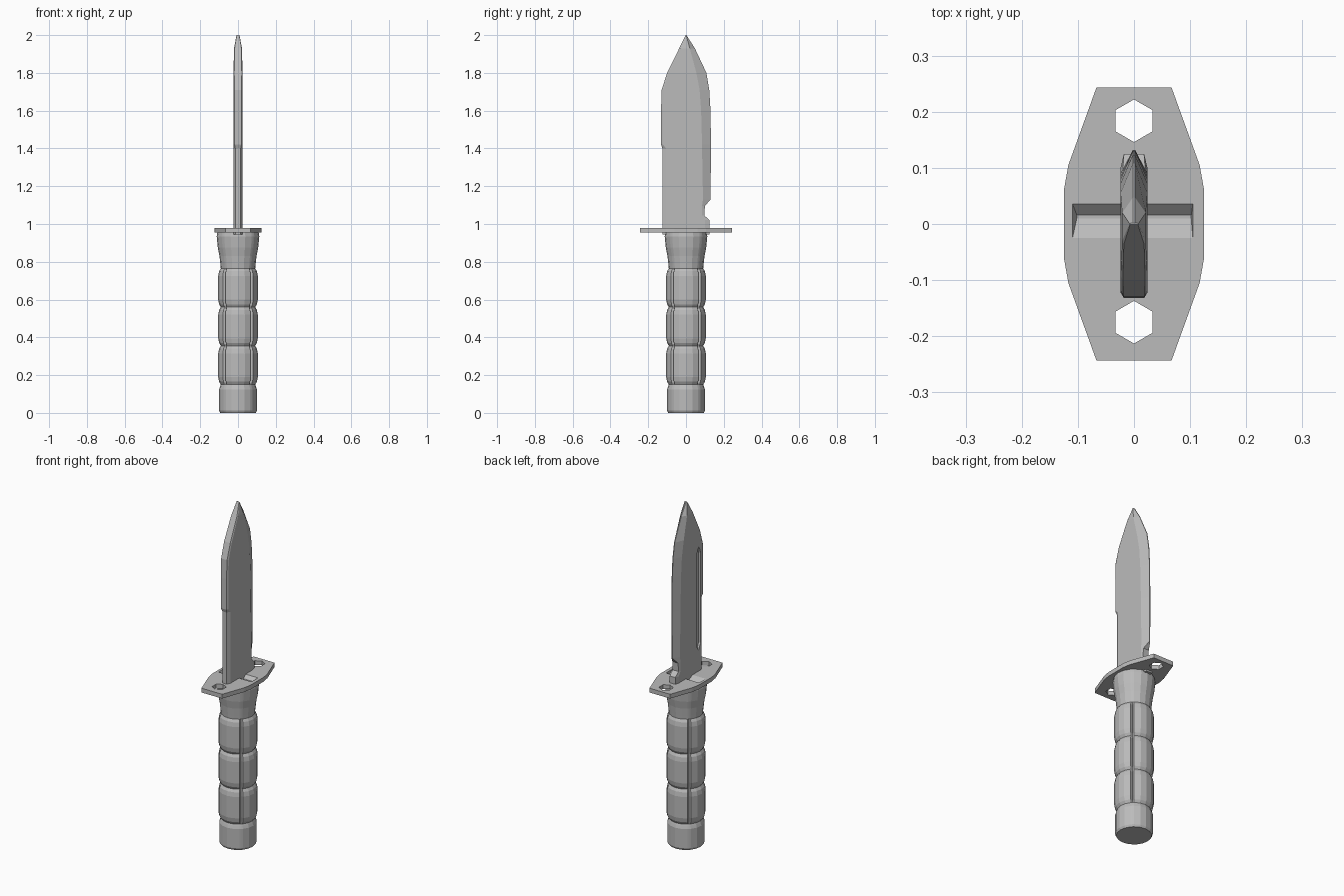
import bpy, bmesh
from math import sin, cos, radians, pi

cube = bpy.data.objects.get("Cube")
if cube:
    bpy.data.objects.remove(cube, do_unlink=True)

steel = bpy.data.materials.new("plain grey")
GREY = (0.5, 0.5, 0.5, 1)
steel.use_nodes = True
steel.diffuse_color = GREY
steel.node_tree.nodes["Principled BSDF"].inputs["Base Color"].default_value = GREY


def loft(name, rings):
    """Skin a list of equal-length point rings and cap both ends."""
    bm = bmesh.new()
    rows = [[bm.verts.new(p) for p in ring] for ring in rings]
    n = len(rows[0])
    for a, b in zip(rows, rows[1:]):
        for i in range(n):
            j = (i + 1) % n
            bm.faces.new((a[i], a[j], b[j], b[i]))
    bm.faces.new(rows[0])
    bm.faces.new(rows[-1])
    bmesh.ops.recalc_face_normals(bm, faces=bm.faces)
    mesh = bpy.data.meshes.new(name)
    bm.to_mesh(mesh)
    bm.free()
    mesh.materials.append(steel)
    obj = bpy.data.objects.new(name, mesh)
    bpy.context.collection.objects.link(obj)
    return obj


def cut(target, cutter):
    """Subtract a cutter from the target and remove it."""
    cutter.hide_render = True
    mod = target.modifiers.new("cut", "BOOLEAN")
    mod.operation = "DIFFERENCE"
    mod.solver = "EXACT"
    mod.object = cutter
    bpy.context.view_layer.objects.active = target
    bpy.ops.object.modifier_apply(modifier=mod.name)
    bpy.data.objects.remove(cutter, do_unlink=True)


# Blade: z, spine y, spine chamfer y, bevel y, edge y, half widths: spine, body, edge
H = 0.024
sections = [
    (0.945, -0.125, -0.105, 0.10, 0.125, 0.014, H, 0.018),
    (1.02, -0.125, -0.105, 0.10, 0.125, 0.014, H, 0.018),
    (1.045, -0.125, -0.105, 0.085, 0.097, 0.014, H, 0.02),
    (1.095, -0.125, -0.105, 0.085, 0.10, 0.014, H, 0.018),
    (1.13, -0.125, -0.105, 0.09, 0.13, 0.014, H, 0.003),
    (1.40, -0.125, -0.105, 0.085, 0.132, 0.014, H, 0.002),
    (1.42, -0.132, -0.122, 0.085, 0.132, 0.018, H, 0.002),
    (1.60, -0.132, -0.122, 0.08, 0.13, 0.018, H, 0.002),
    (1.71, -0.129, -0.119, 0.072, 0.123, 0.019, H, 0.002),
    (1.80, -0.10, -0.092, 0.055, 0.108, 0.02, H, 0.002),
    (1.93, -0.036, -0.03, 0.02, 0.047, 0.018, 0.021, 0.002),
    (2.00, -0.001, 0, 0.001, 0.002, 0.007, 0.008, 0.002),
]
rings = []
for z, spine, cham, bevel, edge, hs, h, he in sections:
    half = [(he, edge), (h, bevel), (h, cham), (hs, spine)]
    ring = half + [(-x, y) for x, y in reversed(half)]
    rings.append([(x, y, z) for x, y in ring])
blade = loft("blade", rings)

# Fuller groove on one face of the blade
def fuller_ring(x, w):
    yc = -0.082
    shape = [(w, 1.14), (0, 1.12 - w), (-w, 1.14), (-w, 1.67), (0, 1.69 + w), (w, 1.67)]
    return [(x, yc + y, z) for y, z in shape]

cut(blade, loft("fuller_cutter", [fuller_ring(-0.04, 0.032), fuller_ring(-0.015, 0.012)]))

# Crossguard: tapered plate with two lanyard holes and a slot
quarter = [(0.125, 0.06), (0.117, 0.105), (0.067, 0.243)]
side = [(x, -y) for x, y in reversed(quarter)] + quarter
outline = side + [(-x, -y) for x, y in side]
guard = loft("guard", [[(x, y, z) for x, y in outline] for z in (0.955, 0.98)])
for yc in (0.184, -0.175):
    hexagon = [(0.038 * sin(i * pi / 3), yc + 0.038 * cos(i * pi / 3)) for i in range(6)]
    cut(guard, loft("hole_cutter", [[(x, y, z) for x, y in hexagon] for z in (0.9, 1.0)]))
top = [(-0.11, -0.027), (0.105, -0.027), (0.105, 0.037), (-0.11, 0.037)]
low = [(-0.102, 0.01), (0.102, 0.01), (0.102, 0.016), (-0.102, 0.016)]
cut(guard, loft("slot_cutter", [[(x, y, 0.961) for x, y in low],
                                [(x, y, 0.981) for x, y in top]]))

# Grip: turned profile with rounded segments, notched at the four diagonals
profile = [(0.0, 0.094, 0), (0.012, 0.10, 0), (0.125, 0.10, 0), (0.14, 0.095, 0)]
for base in (0.15, 0.355, 0.56):
    profile += [(base, 0.091, 0), (base + 0.015, 0.10, 1), (base + 0.04, 0.105, 1),
                (base + 0.165, 0.105, 1), (base + 0.19, 0.10, 1)]
profile += [(0.765, 0.091, 0), (0.785, 0.093, 0), (0.83, 0.098, 0),
            (0.875, 0.107, 0), (0.935, 0.113, 0), (0.957, 0.109, 0)]
rings = []
for z, r, notched in profile:
    ring = []
    for q in range(4):
        for step in (0, 5, 25, 45, 65, 85):
            a = radians(45 + 90 * q + step)
            rr = r - 0.014 if notched and step == 0 else r
            ring.append((rr * cos(a), rr * sin(a), z))
    rings.append(ring)
loft("grip", rings)
